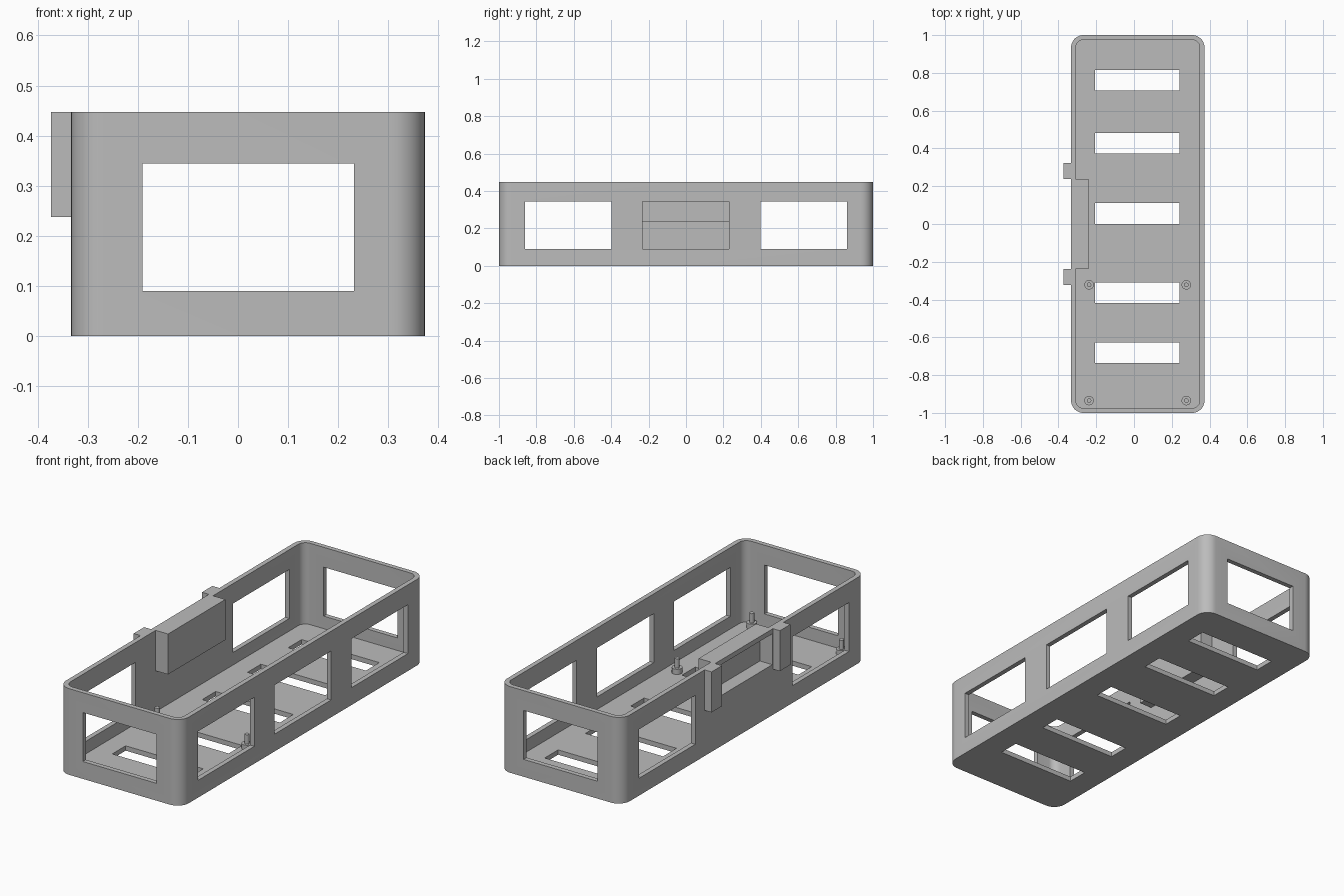
import bpy, bmesh, math
from mathutils import Vector

cube = bpy.data.objects.get("Cube")
if cube:
    bpy.data.objects.remove(cube)

grey = bpy.data.materials.new("light_grey_plastic")
grey.use_nodes = True
colour = (0.5, 0.5, 0.5, 1)
grey.diffuse_color = colour
grey.node_tree.nodes["Principled BSDF"].inputs["Base Color"].default_value = colour

X0, X1, Y, H, WALL = -0.333, 0.373, 1.0, 0.447, 0.025
POCKET, SHELF = 0.235, 0.237


def finish(name, bm):
    bmesh.ops.recalc_face_normals(bm, faces=bm.faces)
    mesh = bpy.data.meshes.new(name)
    bm.to_mesh(mesh)
    bm.free()
    mesh.materials.append(grey)
    ob = bpy.data.objects.new(name, mesh)
    bpy.context.collection.objects.link(ob)
    return ob


def add_box(bm, x, y, z):
    verts = bmesh.ops.create_cube(bm, size=1)["verts"]
    for v in verts:
        v.co = Vector([(a + b) / 2 + c * (b - a) for (a, b), c in zip((x, y, z), v.co)])
    return verts


def rounded_box(name, inset, z, radius):
    bm = bmesh.new()
    add_box(bm, (X0 + inset, X1 - inset), (-Y + inset, Y - inset), z)
    upright = [e for e in bm.edges if abs(e.verts[0].co.z - e.verts[1].co.z) > 0.1]
    bmesh.ops.bevel(bm, geom=upright, offset=radius, segments=10,
                    affect='EDGES', profile=0.5)
    return finish(name, bm)


def boolean(target, tool, operation):
    mod = target.modifiers.new(operation.lower(), 'BOOLEAN')
    mod.operation, mod.solver, mod.object = operation, 'EXACT', tool
    bpy.context.view_layer.objects.active = target
    bpy.ops.object.modifier_apply(modifier=mod.name)
    bpy.data.objects.remove(tool)


def box_tool(x, y, z):
    bm = bmesh.new()
    add_box(bm, x, y, z)
    return finish("cutter", bm)


# Open tray with rounded corners
tray = rounded_box("tray", 0, (0, H), 0.065)
boolean(tray, rounded_box("cavity", WALL, (WALL, 1), 0.04), 'DIFFERENCE')

# Windows in both ends and along the sides; the pocket side has no middle one
window_z = (0.09, 0.344)
boolean(tray, box_tool((-0.191, 0.232), (-2, 2), window_z), 'DIFFERENCE')
for side in (-1, 1):
    boolean(tray, box_tool((-1, 1), (side * 0.63 - 0.231, side * 0.63 + 0.231), window_z),
            'DIFFERENCE')
boolean(tray, box_tool((0, 1), (-0.233, 0.231), window_z), 'DIFFERENCE')

# Floor vents
for y in (0.761, 0.427, 0.056, -0.364, -0.682):
    boolean(tray, box_tool((-0.206, 0.24), (y - 0.055, y + 0.055), (-1, 0.05)), 'DIFFERENCE')

# Pocket housing inside the side wall, hollowed from outside
boolean(tray, box_tool((X0 + 0.01, -0.237), (-POCKET, POCKET), (SHELF, H)), 'UNION')
boolean(tray, box_tool((-1, -0.262), (-POCKET + 0.003, POCKET - 0.003),
                       (SHELF + WALL, H - WALL)), 'DIFFERENCE')

# Outer tabs beside the pocket
for side in (-1, 1):
    y = sorted((side * 0.237, side * 0.323))
    boolean(tray, box_tool((-0.373, X0 + 0.01), y, (SHELF, H)), 'UNION')

bpy.ops.object.select_all(action='DESELECT')
tray.select_set(True)
bpy.context.view_layer.objects.active = tray
bpy.ops.object.shade_smooth_by_angle(angle=math.radians(30))

# Standoffs: a wide collar with a locating pin
for end, y in (("front", -0.935), ("middle", -0.322)):
    for side, x in (("right", -0.238), ("left", 0.277)):
        bm = bmesh.new()
        for radius, top in ((0.025, 0.052), (0.012, 0.1)):
            verts = bmesh.ops.create_cone(bm, cap_ends=True, segments=24, radius1=radius,
                                          radius2=radius, depth=top - 0.02)["verts"]
            bmesh.ops.translate(bm, verts=verts, vec=(x, y, (top + 0.02) / 2))
        post = finish(f"standoff_{end}_{side}", bm)
        bpy.ops.object.select_all(action='DESELECT')
        post.select_set(True)
        bpy.context.view_layer.objects.active = post
        bpy.ops.object.shade_smooth_by_angle(angle=math.radians(30))
